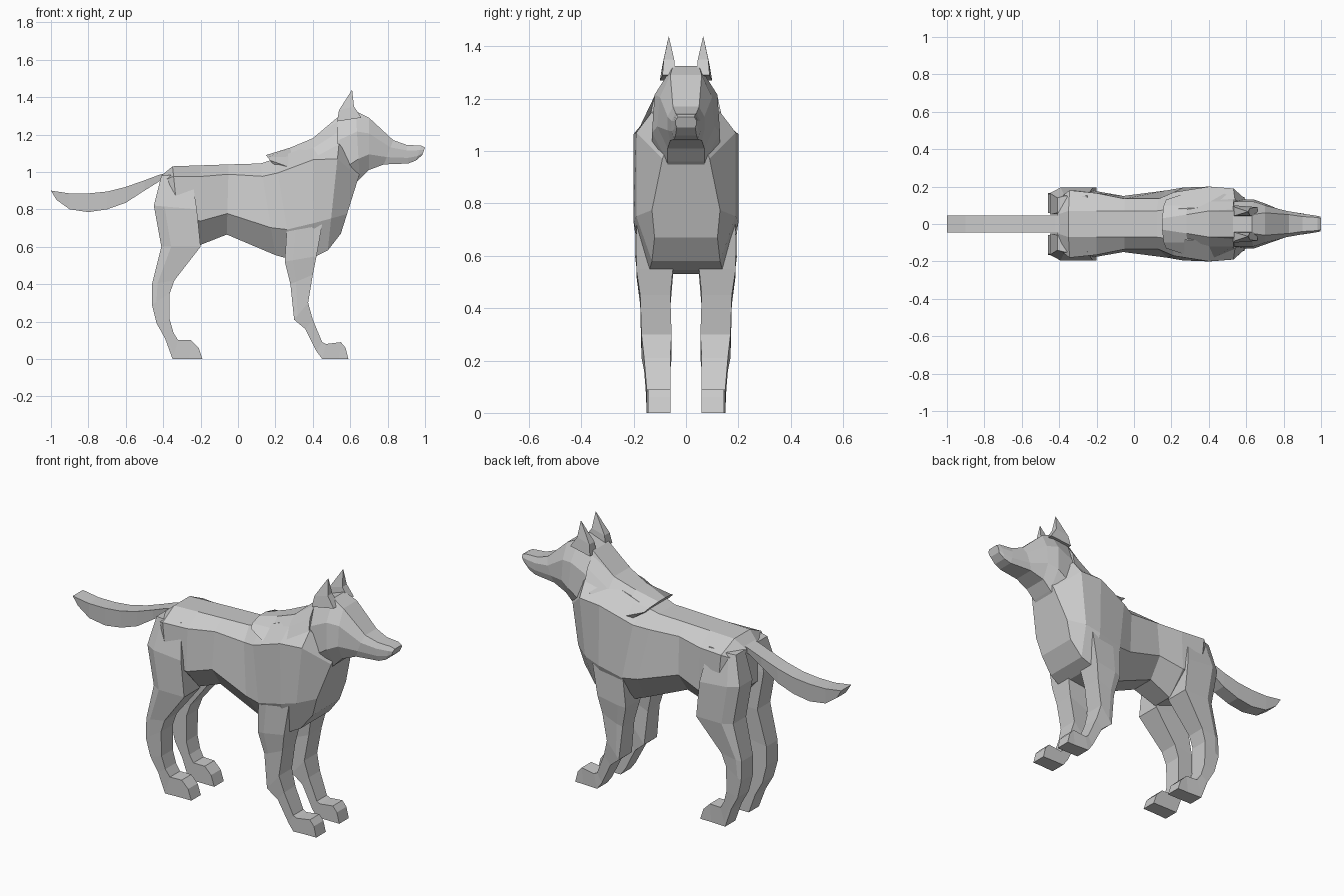
import bpy, bmesh
from mathutils import Vector


def loft(name, rings, mirror=False):
    """Skin a row of equal-sized rings with flat faces and capped ends."""
    bm = bmesh.new()
    rows = [[bm.verts.new(p) for p in ring] for ring in rings]
    n = len(rows[0])
    for a, b in zip(rows, rows[1:]):
        for i in range(n):
            j = (i + 1) % n
            bm.faces.new((a[i], a[j], b[j], b[i]))
    bm.faces.new(rows[0])
    bm.faces.new(rows[-1])
    bmesh.ops.recalc_face_normals(bm, faces=bm.faces)
    mesh = bpy.data.meshes.new(name)
    bm.to_mesh(mesh)
    bm.free()
    obj = bpy.data.objects.new(name, mesh)
    bpy.context.collection.objects.link(obj)
    if mirror:
        m = obj.modifiers.new("mirror", 'MIRROR')
        m.use_axis = (False, True, False)
    return obj


def trunk_ring(section, t_up, t_low):
    """Symmetric eight-sided ring: top x,z, bottom x,z and four half widths."""
    xt, zt, xb, zb, *widths = section
    half = [(xt + (xb - xt) * t, w, zt + (zb - zt) * t)
            for t, w in zip((0, t_up, t_low, 1), widths)]
    return half + [(x, -y, z) for x, y, z in reversed(half)]


def leg_ring(section):
    """Leg ring: front x,z, back x,z, inner y, outer y, rear corner inset."""
    xf, zf, xb, zb, yi, yo, inset = section
    mx, mz = xf + (xb - xf) * 0.75, zf + (zb - zf) * 0.75
    return [(xf, yi, zf), (xf, yo, zf), (mx, yo, mz),
            (xb, yo - inset, zb), (xb, yi, zb)]


# Trunk from rump to chest
trunk = [
    (-0.41, 0.98, -0.41, 0.76, .05, .13, .13, .05),
    (-0.35, 1.03, -0.31, 0.65, .07, .18, .18, .05),
    (-0.20, 1.035, -0.20, 0.61, .07, .165, .175, .06),
    (-0.05, 1.04, -0.06, 0.665, .07, .135, .15, .07),
    (0.12, 1.045, 0.20, 0.555, .07, .135, .18, .08),
    (0.20, 1.07, 0.29, 0.53, .08, .17, .195, .11),
    (0.40, 1.15, 0.41, 0.545, .09, .20, .20, .14),
    (0.54, 1.15, 0.48, 0.58, .13, .19, .19, .13),
    (0.66, 1.02, 0.55, 0.67, .07, .09, .13, .12),
]
loft("body", [trunk_ring(s, .14, .7) for s in trunk])

# Raised mane over the shoulders
mane = [
    (0.15, 1.09, 0.18, 1.05, .03, .10, .13, .10),
    (0.28, 1.13, 0.30, 0.97, .05, .10, .17, .17),
    (0.40, 1.18, 0.40, 1.00, .07, .12, .195, .19),
    (0.53, 1.28, 0.54, 1.05, .07, .12, .14, .15),
]
loft("mane", [trunk_ring(s, .3, .7) for s in mane])

# Neck, skull and muzzle
head = [
    (0.40, 1.18, 0.48, 0.90, .07, .12, .14, .08),
    (0.53, 1.29, 0.58, 0.90, .07, .12, .13, .07),
    (0.63, 1.325, 0.65, 0.96, .05, .12, .13, .07),
    (0.70, 1.29, 0.70, 1.01, .06, .10, .11, .07),
    (0.83, 1.17, 0.78, 1.04, .05, .07, .07, .06),
    (0.90, 1.145, 0.91, 1.045, .04, .055, .055, .045),
    (0.98, 1.14, 0.95, 1.06, .035, .045, .045, .04),
    (1.00, 1.13, 0.985, 1.09, .03, .04, .04, .035),
]
loft("head", [trunk_ring(s, .3, .7) for s in head])

# Pointed ears
tip = Vector((0.61, 0.066, 1.44))
ear_base = [(0.53, .04, 1.27), (0.53, .10, 1.27), (0.66, .09, 1.29), (0.66, .04, 1.29)]
ear_mid = [(0.54, .045, 1.33), (0.54, .09, 1.33), (0.62, .085, 1.35), (0.62, .045, 1.35)]
ear_tip = [tip + (Vector(p) - tip) * 0.02 for p in ear_mid]
loft("ears", [ear_base, ear_mid, ear_tip], mirror=True)

# Drooping tail: top x,z, bottom x,z
tail = [
    (-0.36, 1.00, -0.37, 0.96), (-0.42, 0.985, -0.42, 0.95),
    (-0.50, 0.955, -0.50, 0.90), (-0.60, 0.92, -0.60, 0.835),
    (-0.70, 0.895, -0.70, 0.80), (-0.80, 0.885, -0.80, 0.785),
    (-0.90, 0.885, -0.90, 0.80), (-1.00, 0.90, -0.97, 0.85),
]
loft("tail", [[(a, .045, b), (a, -.045, b), (c, -.04, d), (c, .04, d)]
              for a, b, c, d in tail])

# Hind legs with thigh, hock and paw
hind = [
    (-0.25, 0.99, -0.41, 0.98, .06, .15, .01),
    (-0.22, 0.80, -0.45, 0.82, .05, .195, .03),
    (-0.20, 0.60, -0.41, 0.60, .05, .195, .03),
    (-0.34, 0.42, -0.46, 0.40, .06, .17, .01),
    (-0.365, 0.35, -0.46, 0.29, .06, .165, 0),
    (-0.365, 0.21, -0.435, 0.19, .06, .16, 0),
    (-0.345, 0.14, -0.39, 0.11, .06, .155, 0),
    (-0.32, 0.10, -0.35, 0.0, .06, .15, 0),
    (-0.25, 0.10, -0.26, 0.0, .06, .145, 0),
    (-0.21, 0.06, -0.19, 0.0, .06, .145, 0),
]
loft("hind_legs", [leg_ring(s) for s in hind], mirror=True)

# Front legs with elbow, wrist and paw
front = [
    (0.45, 0.72, 0.26, 0.68, .04, .19, .0),
    (0.42, 0.55, 0.25, 0.52, .05, .19, .01),
    (0.40, 0.45, 0.28, 0.40, .06, .175, .01),
    (0.375, 0.30, 0.30, 0.21, .055, .17, 0),
    (0.40, 0.21, 0.36, 0.16, .06, .16, 0),
    (0.45, 0.09, 0.42, 0.04, .06, .15, 0),
    (0.47, 0.08, 0.45, 0.0, .06, .15, 0),
    (0.55, 0.09, 0.54, 0.0, .06, .145, 0),
    (0.575, 0.06, 0.59, 0.0, .06, .145, 0),
]
loft("front_legs", [leg_ring(s) for s in front], mirror=True)
